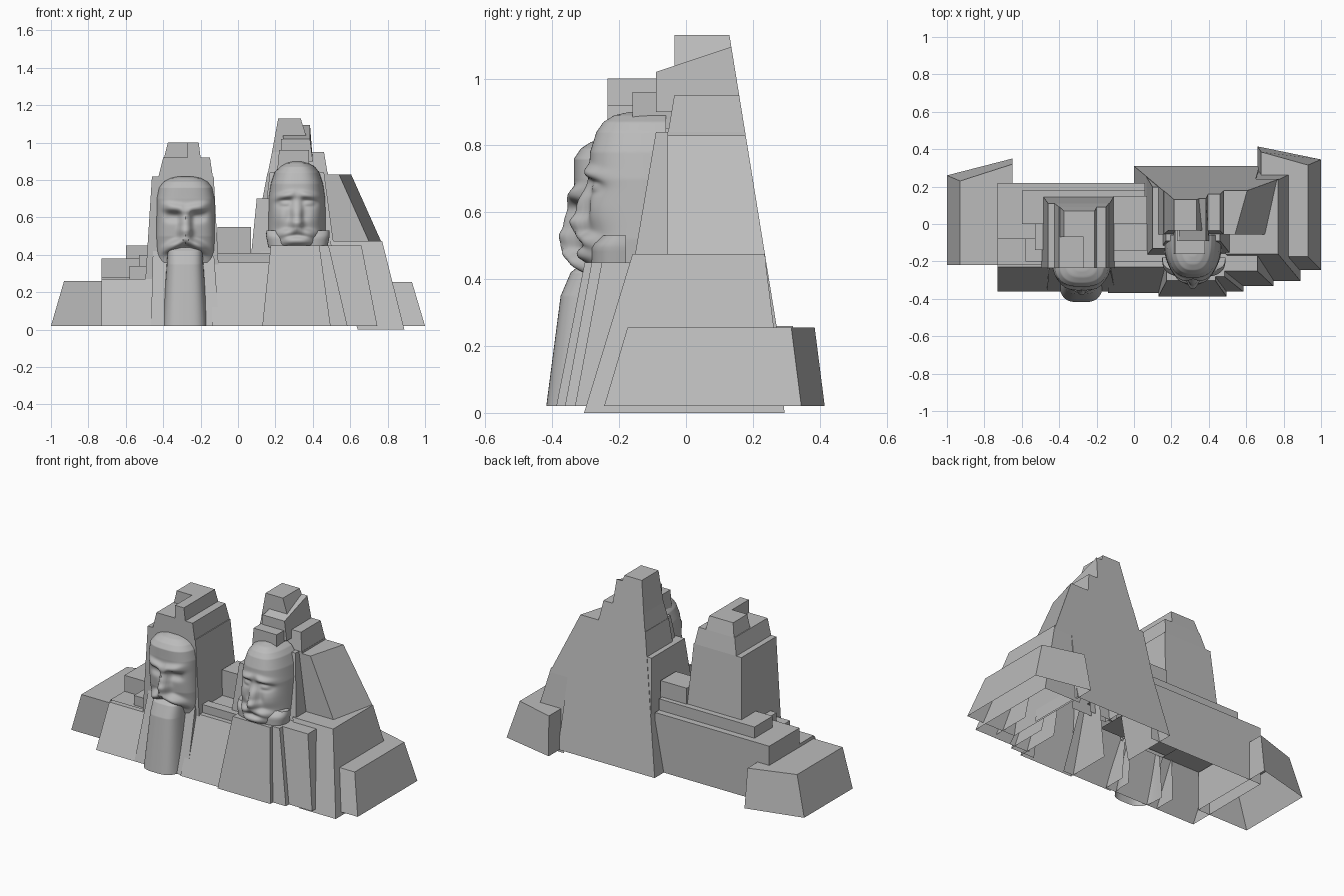
import bpy
import bmesh
import math

default = bpy.data.objects.get("Cube")
if default:
    bpy.data.objects.remove(default)

stone = bpy.data.materials.new("grey_stone")
stone.use_nodes = True
colour = (0.5, 0.5, 0.5, 1)
stone.diffuse_color = colour
stone.node_tree.nodes["Principled BSDF"].inputs["Base Color"].default_value = colour

BASE = 0.02
SIDES = ("front", "right", "back", "left")


def finish(name, bm):
    bmesh.ops.recalc_face_normals(bm, faces=bm.faces[:])
    mesh = bpy.data.meshes.new(name)
    bm.to_mesh(mesh)
    bm.free()
    mesh.materials.append(stone)
    obj = bpy.data.objects.new(name, mesh)
    bpy.context.collection.objects.link(obj)
    return obj


def block(name, x, y, z, left=0, right=0, front=0, back=0, skew=0, rake=0, tilt=0, buried=""):
    """Open-bottomed rock block whose top is drawn in on each side.
    skew moves the back right corner in y, rake draws in the front right
    corner in x, tilt lowers the front edge of the top, and the buried
    sides, which lie inside the mountain, are left out."""
    bm = bmesh.new()
    rings = []
    for k in (0, 1):
        x0, x1 = x[0] + left * k, x[1] - right * k
        y0, y1 = y[0] + front * k, y[1] - back * k
        low = z[k] - tilt * k
        rings.append([bm.verts.new(p) for p in (
            (x0, y0, low), (x1 - rake, y0, low), (x1, y1 + skew, z[k]), (x0, y1, z[k]))])
    for i, side in enumerate(SIDES):
        j = (i + 1) % 4
        if side not in buried.split():
            bm.faces.new((rings[0][i], rings[0][j], rings[1][j], rings[1][i]))
    bm.faces.new(rings[1])
    return finish(name, bm)


def carve(name, cx, back, profile, features=(), square=0.75, rows=100, cols=72):
    """Smooth half-round column lofted through (height, half width, front)
    sections; features are soft bumps (dx, z, width, height, depth, slope),
    mirrored about the centre line."""
    bm = bmesh.new()
    bottom, top = profile[0][0], profile[-1][0]
    grid = []
    for r in range(rows + 1):
        t = r / rows
        h = bottom + (top - bottom) * (t + math.sin(t * math.pi / 2)) / 2
        for lo, hi in zip(profile, profile[1:]):
            if h <= hi[0] + 1e-6:
                break
        f = (h - lo[0]) / (hi[0] - lo[0])
        width = lo[1] + (hi[1] - lo[1]) * f
        face = lo[2] + (hi[2] - lo[2]) * f
        row = []
        for c in range(cols + 1):
            a = math.pi * c / cols
            dx = -math.copysign(abs(math.cos(a)) ** square, math.cos(a)) * width
            depth = max(math.sin(a), 0) ** square
            y = back + (face - back) * depth
            for fx, fz, sx, sz, push, slope in features:
                u = abs((abs(dx) - fx) / sx)
                v = abs((h - fz - slope * (abs(dx) - fx)) / sz)
                y -= push * math.exp(-u ** 3 - v ** 2.5) * depth
            row.append(bm.verts.new((cx + dx, y, h)))
        grid.append(row)
    for a, b in zip(grid, grid[1:]):
        for c in range(cols):
            bm.faces.new((a[c], a[c + 1], b[c + 1], b[c]))
    bm.faces.new(grid[-1])
    obj = finish(name, bm)
    bpy.ops.object.select_all(action="DESELECT")
    obj.select_set(True)
    bpy.context.view_layer.objects.active = obj
    bpy.ops.object.shade_smooth_by_angle(angle=math.radians(50))
    return obj


# Left foot of the mountain
block("left_end_rock", (-1, -0.65), (-0.22, 0.26), (BASE, 0.26), left=0.07, back=0.03, skew=0.09)
block("left_front_wall", (-0.73, -0.4), (-0.36, 0.1), (BASE, 0.27), front=0.13, buried="right back")
block("left_base", (-0.73, 0.06), (-0.22, 0.22), (BASE, 0.28), buried="front right")
block("left_ledge", (-0.73, 0.06), (-0.08, 0.22), (0.28, 0.38), buried="right")
block("left_small_step", (-0.58, -0.45), (-0.2, 0), (0.27, 0.34), buried="right back")
block("left_upper_ledge", (-0.6, 0.06), (0, 0.18), (0.38, 0.45), buried="right")
block("left_side_step", (-0.53, -0.45), (-0.14, 0.1), (0.27, 0.4), buried="right back")

# Left tower
block("left_tower", (-0.495, -0.1), (-0.235, 0.16), (0.27, 0.82), left=0.035, right=0.03, back=0.05)
block("left_tower_top", (-0.425, -0.135), (-0.235, 0.11), (0.82, 0.92), left=0.025, right=0.015, back=0.02)
block("left_peak", (-0.27, -0.2), (-0.235, 0.09), (0.92, 1), right=0.01, back=0.02)
block("left_peak_back", (-0.395, -0.26), (-0.07, 0.09), (0.92, 1), left=0.02, back=0.02, buried="right")
block("left_chest", (-0.465, -0.1), (-0.36, -0.22), (BASE, 0.42), left=0.01, right=0.03, front=0.125, buried="back")

# Saddle between the towers
block("middle_front_wall", (-0.14, 0.2), (-0.37, -0.14), (BASE, 0.36), front=0.14, buried="left right back")
block("middle_step", (-0.12, 0.2), (-0.2, -0.14), (0.36, 0.41), buried="left right")
block("middle_floor", (-0.12, 0.2), (-0.14, 0.15), (0.3, 0.39), buried="left right")
block("middle_rock", (-0.11, 0.07), (0, 0.15), (0.38, 0.55))


# Right tower, stacked around one sloping back
def right_tier(name, x, near, z, **inset):
    slope = 0.162
    lift = z[1] - z[0]
    return block(name, x, (near, 0.313 - slope * z[0]), z, back=slope * lift, **inset)


right_tier("right_core", (0, 0.67), -0.05, (BASE, 0.47), left=0.087, right=0.02, buried="front")
right_tier("right_middle", (0.087, 0.52), -0.055, (0.47, 0.84), left=0.071, right=0.04)
right_tier("right_shoulder", (0.4, 0.775), -0.055, (0.45, 0.83), right=0.17, rake=0.065, buried="left")
right_tier("right_upper", (0.158, 0.48), -0.055, (0.83, 0.95), left=0.024, right=0.02, front=0.02)
right_tier("right_crest", (0.18, 0.395), -0.035, (0.94, 1.13), left=0.035, right=0.06)
right_tier("right_crest_slope", (0.24, 0.4), -0.09, (0.9, 1.095), right=0.015, tilt=0.075)
block("crest_step_low", (0.21, 0.38), (-0.16, 0), (0.85, 0.96), left=0.01, buried="back")
block("crest_step_high", (0.23, 0.33), (-0.09, 0), (0.9, 1.02), buried="back")
block("right_tower_left_buttress", (0.06, 0.3), (-0.175, 0.262), (0.3, 0.7), left=0.04, front=0.045,
      back=0.065, buried="right")
block("right_tower_flank", (0.12, 0.52), (-0.165, 0.18), (0.4, 0.84), left=0.05, right=0.06, front=0.075, back=0.05)

# Right foot, stepping back in plan
block("right_chest", (0.13, 0.495), (-0.388, -0.1), (BASE, 0.45), left=0.045, right=0.06, front=0.085, buried="back")
block("right_chest_side", (0.42, 0.585), (-0.362, -0.1), (BASE, 0.45), right=0.1, front=0.08, buried="left back")
block("right_front_wall", (0.48, 0.745), (-0.332, -0.05), (BASE, 0.45), right=0.085, front=0.08, buried="left back")
block("right_step_rock", (0.64, 0.89), (-0.305, 0.295), (0, 0.475), left=-0.15, right=0.12, front=0.145,
      back=0.06, buried="left")
block("right_end_rock", (0.66, 1), (-0.245, 0.415), (BASE, 0.255), left=0.02, right=0.07,
      front=0.07, back=0.03, skew=-0.07)

# Left head, with a long beard running down to the ground
carve("left_head", -0.28, -0.2, [
    (0.36, 0.15, -0.27), (0.42, 0.155, -0.29), (0.5, 0.158, -0.315), (0.7, 0.155, -0.335),
    (0.76, 0.143, -0.335), (0.79, 0.12, -0.315), (0.81, 0.085, -0.285), (0.82, 0.04, -0.25)],
    [(0, 0.55, 0.03, 0.08, 0.045, 0),         # nose
     (0, 0.52, 0.042, 0.028, 0.02, 0),        # nose tip
     (0.06, 0.65, 0.065, 0.025, 0.025, 0.15),  # brow
     (0.065, 0.605, 0.045, 0.028, -0.02, 0),  # eye socket
     (0.05, 0.455, 0.065, 0.026, 0.055, -0.4),  # moustache
     (0, 0.415, 0.05, 0.018, 0.04, 0)])       # lower lip
carve("long_beard", -0.283, -0.24, [
    (BASE, 0.122, -0.418), (0.35, 0.098, -0.375), (0.42, 0.093, -0.345), (0.44, 0.08, -0.32)],
    square=0.6)

# Right head, with a short beard resting on the chest
carve("right_head", 0.315, -0.06, [
    (0.44, 0.15, -0.285), (0.52, 0.157, -0.288), (0.7, 0.152, -0.29), (0.78, 0.14, -0.287),
    (0.84, 0.12, -0.268), (0.87, 0.098, -0.247), (0.89, 0.065, -0.215), (0.9, 0.03, -0.17)],
    [(0, 0.6, 0.028, 0.07, 0.04, 0),            # nose
     (0, 0.565, 0.045, 0.024, 0.025, 0),        # nose tip
     (0.065, 0.715, 0.055, 0.02, 0.02, -0.2),   # brow
     (0.065, 0.68, 0.045, 0.024, -0.02, 0),     # eye socket
     (0.065, 0.675, 0.03, 0.014, 0.016, 0),     # eye
     (0.045, 0.52, 0.065, 0.02, 0.03, -0.2),    # moustache
     (0, 0.475, 0.085, 0.025, 0.04, 0),         # chin
     (0.095, 0.6, 0.04, 0.045, 0.012, 0)])      # cheek
carve("short_beard", 0.32, -0.18, [
    (0.44, 0.158, -0.285), (0.5, 0.17, -0.285), (0.53, 0.168, -0.255)], square=0.65, rows=8)
